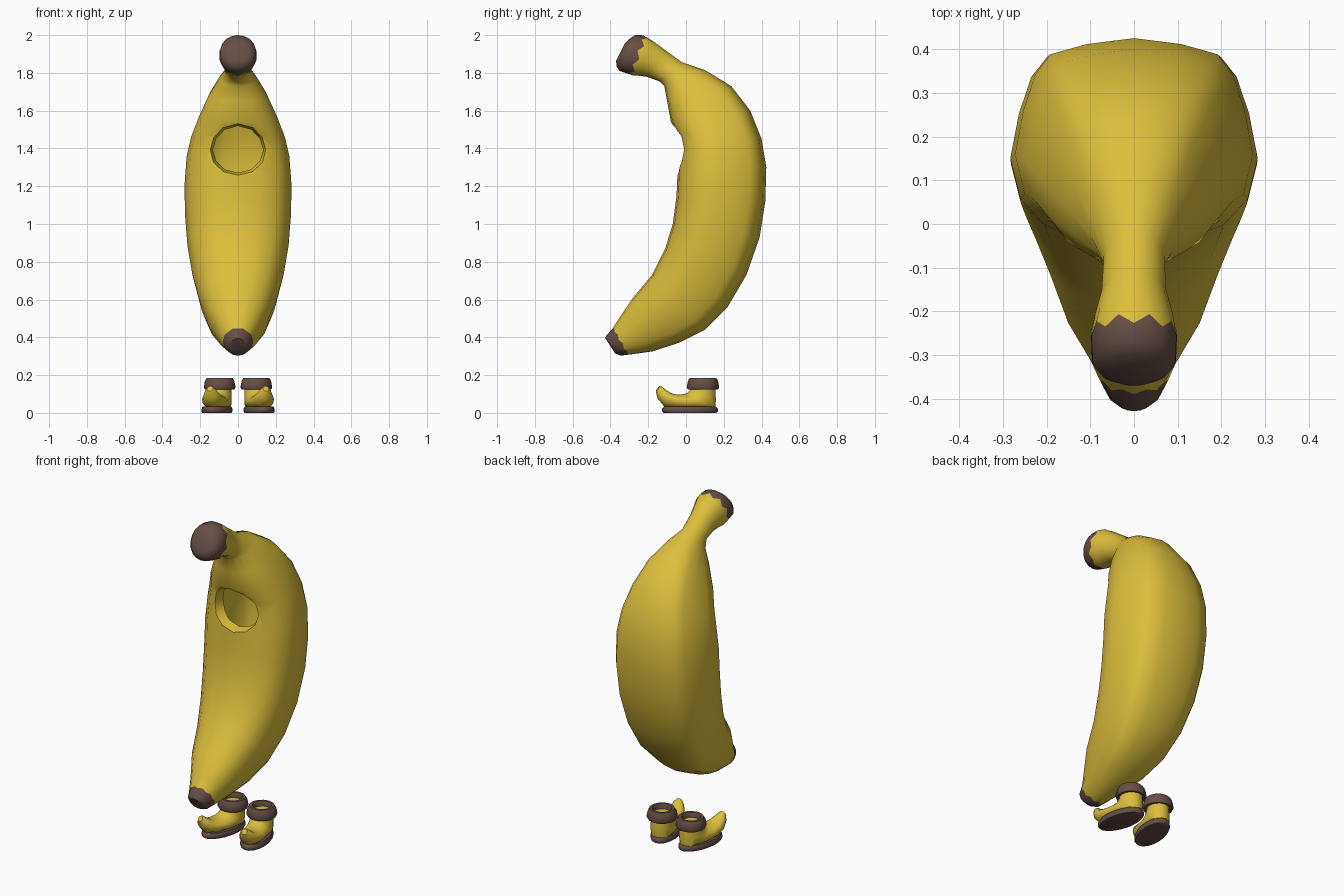
import bpy, bmesh, math
from mathutils import Matrix, Vector

if "Cube" in bpy.data.objects:
    bpy.data.objects.remove(bpy.data.objects["Cube"])


def material(name, rgb):
    m = bpy.data.materials.new(name)
    m.diffuse_color = (*rgb, 1)
    m.use_nodes = True
    m.node_tree.nodes["Principled BSDF"].inputs["Base Color"].default_value = m.diffuse_color
    return m


YELLOW = material("banana yellow", (0.72, 0.52, 0.045))
BROWN = material("stem brown", (0.135, 0.077, 0.06))

# Half cross-sections (width, front to back): broad flat-backed banana, and ellipse
BANANA = [(0, 0), (.4, .02), (.72, .09), (.92, .22), (1, .42),
          (.93, .64), (.83, .82), (.70, .92), (.4, .97), (0, 1)]
OVAL = [(math.sin(math.pi * i / 9), (1 - math.cos(math.pi * i / 9)) / 2) for i in range(10)]


def finish(name, bm, mats, angle=50):
    bmesh.ops.recalc_face_normals(bm, faces=bm.faces)
    me = bpy.data.meshes.new(name)
    bm.to_mesh(me)
    bm.free()
    for m in mats:
        me.materials.append(m)
    ob = bpy.data.objects.new(name, me)
    bpy.context.collection.objects.link(ob)
    smooth(ob, angle)
    return ob


def smooth(ob, angle):
    bpy.ops.object.select_all(action='DESELECT')
    ob.select_set(True)
    bpy.context.view_layer.objects.active = ob
    bpy.ops.object.shade_smooth_by_angle(angle=math.radians(angle))


def skin(bm, rings, caps=True, closed=False):
    """Bridge rings of points; returns the face list of each band."""
    vs = [[bm.verts.new(p) for p in r] for r in rings]
    n, bands = len(vs[0]), []
    pairs = list(zip(vs, vs[1:])) + ([(vs[-1], vs[0])] if closed else [])
    for a, b in pairs:
        bands.append([bm.faces.new((a[i], a[(i + 1) % n], b[(i + 1) % n], b[i])) for i in range(n)])
    if caps:
        bands[0].append(bm.faces.new(vs[0][::-1]))
        bands[-1].append(bm.faces.new(vs[-1]))
    return bands


def section(fy, fz, by, bz, w, zig=0.0, flat=True):
    """Ring between a front point and a back point; zig makes a toothed ring."""
    t = max(0, min(1, (w - .08) / .10)) if flat else 0
    half = [(o[0] + (b[0] - o[0]) * t, o[1] + (b[1] - o[1]) * t) for o, b in zip(OVAL, BANANA)]
    full = half + [(-u, v) for u, v in half[-2:0:-1]]
    along = Vector((0, -(bz - fz), by - fy)).normalized()
    return [Vector((u * w, fy + (by - fy) * v, fz + (bz - fz) * v)) + along * (zig if i % 2 else -zig)
            for i, (u, v) in enumerate(full)]


# Body sections from lower tip to stem: front y, z, back y, z, half width, tooth size
BODY = [
    (-.428, .395, -.375, .315, .042), (-.422, .41, -.345, .303, .062),
    (-.385, .448, -.305, .306, .08, .005), (-.355, .50, -.18, .325, .112),
    (-.28, .61, -.04, .37, .165), (-.18, .73, .10, .44, .207),
    (-.11, .87, .22, .56, .243), (-.07, 1.0, .32, .73, .268),
    (-.05, 1.15, .39, .93, .281), (-.045, 1.27, .42, 1.12, .283),
    (-.033, 1.40, .425, 1.30, .272), (-.043, 1.47, .40, 1.45, .248),
    (-.08, 1.54, .34, 1.60, .208), (-.10, 1.65, .24, 1.73, .155),
    (-.115, 1.73, .10, 1.815, .10), (-.14, 1.755, -.02, 1.855, .07),
    (-.21, 1.78, -.11, 1.92, .075), (-.25, 1.785, -.17, 1.965, .09),
    (-.29, 1.79, -.215, 1.995, .10, .012), (-.352, 1.81, -.27, 2.0, .097),
    (-.368, 1.835, -.30, 1.98, .08), (-.37, 1.865, -.325, 1.955, .05)]
bm = bmesh.new()
bands = skin(bm, [section(*s) for s in BODY])
for band in bands[:2] + bands[-3:]:      # brown tip and stem end
    for f in band:
        f.material_index = 1
body = finish("banana_body", bm, [YELLOW, BROWN])

# Hollow interior
inner = []
for s in BODY[6:13]:
    ring = section(*s)
    c = sum(ring, Vector()) / len(ring)
    inner.append([c + (p - c) * .76 for p in ring])
bm = bmesh.new()
skin(bm, inner)
cavity = finish("cavity_cutter", bm, [YELLOW])

# Flared face opening
bm = bmesh.new()
skin(bm, [[(r * math.cos(math.tau * i / 12), y, 1.392 + .86 * r * math.sin(math.tau * i / 12))
           for i in range(12)] for y, r in ((-.15, .175), (-.055, .158), (.04, .134), (.13, .134))])
opening = finish("opening_cutter", bm, [YELLOW])

bpy.context.view_layer.objects.active = body
for cutter in (cavity, opening):
    cutter.hide_render = True
    mod = body.modifiers.new("cut", 'BOOLEAN')
    mod.operation, mod.solver, mod.object = 'DIFFERENCE', 'EXACT', cutter
    bpy.ops.object.modifier_apply(modifier=mod.name)
for cutter in (cavity, opening):
    bpy.data.objects.remove(cutter)
smooth(body, 45)

# Boots: built in line, toed out, then mirrored
PLACE = Matrix.Translation((.097, .09, 0)) @ Matrix.Rotation(math.radians(12), 4, 'Z')


def boot_part(name, bm, mat):
    bm.transform(PLACE @ Matrix.Translation((0, -.09, 0)))
    ob = finish(name, bm, [mat])
    ob.modifiers.new("pair", 'MIRROR').mirror_object = None
    return ob


# Shaft, foot and curled toe
BOOT = [(.025, .155, .155, .155, .06), (.02, .12, .157, .11, .062),
        (.005, .105, .16, .065, .065), (-.025, .098, .155, .022, .068),
        (-.06, .098, .04, .018, .069), (-.09, .108, -.06, .02, .06),
        (-.115, .125, -.12, .035, .047), (-.132, .138, -.155, .075, .032),
        (-.145, .142, -.165, .115, .016)]
bm = bmesh.new()
skin(bm, [section(*s, flat=False) for s in BOOT])
boot_part("boot_upper", bm, YELLOW)

# Rolled cuff
bm = bmesh.new()
skin(bm, [[(r * math.cos(math.tau * i / 14), .09 + r * math.sin(math.tau * i / 14), z) for i in range(14)]
          for r, z in ((.056, .128), (.08, .124), (.086, .135), (.08, .168), (.07, .185), (.054, .185), (.046, .172))],
     caps=False, closed=True)
boot_part("boot_cuff", bm, BROWN)

# Sole
bm = bmesh.new()
skin(bm, [[(k * .077 * math.cos(a), .02 + k * .15 * math.sin(a), z)
           for a in (math.tau * i / 18 for i in range(18))]
          for k, z in ((.95, 0), (1, .008), (1, .022), (.93, .034))])
boot_part("boot_sole", bm, BROWN)
